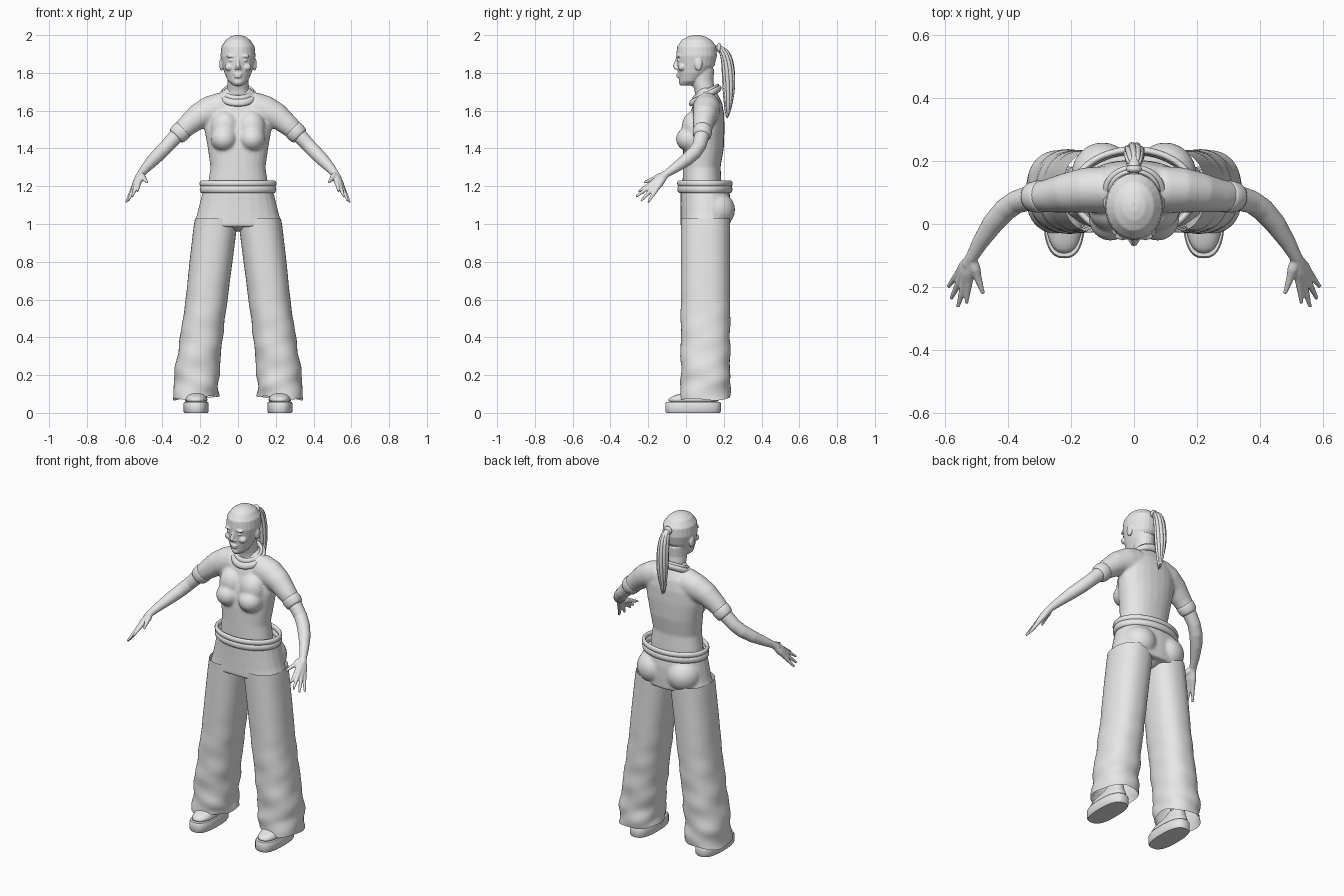
import bpy, bmesh, math
from mathutils import Vector, Matrix

cube = bpy.data.objects.get("Cube")
if cube:
    bpy.data.objects.remove(cube, do_unlink=True)

grey = bpy.data.materials.new("plain grey")
grey.use_nodes = True
grey.diffuse_color = (0.8, 0.8, 0.8, 1)
grey.node_tree.nodes["Principled BSDF"].inputs["Base Color"].default_value = (0.8, 0.8, 0.8, 1)


def loft(bm, sections, along=False, n=24, p=2.0, caps=(True, True)):
    """Skin sections (x, y, z, ru, rv); level rings, or rings across the path."""
    pts = [Vector(s[:3]) for s in sections]
    rings = []
    for i, s in enumerate(sections):
        u, v = Vector((1, 0, 0)), Vector((0, 1, 0))
        if along:
            t = (pts[min(i + 1, len(pts) - 1)] - pts[max(i - 1, 0)]).normalized()
            u = (u - t * u.dot(t)).normalized()
            v = t.cross(u)
        ring = []
        for k in range(n):
            a = 2 * math.pi * k / n
            c, d = math.cos(a), math.sin(a)
            c = math.copysign(abs(c) ** (2 / p), c)
            d = math.copysign(abs(d) ** (2 / p), d)
            ring.append(bm.verts.new(pts[i] + u * c * s[3] + v * d * s[-1]))
        rings.append(ring)
    for r, q in zip(rings, rings[1:]):
        for k in range(n):
            j = (k + 1) % n
            bm.faces.new((r[k], r[j], q[j], q[k]))
    for ring, cap in ((rings[0], caps[0]), (rings[-1], caps[1])):
        if cap:
            bm.faces.new(ring)


def tube(bm, sections, n=12):
    loft(bm, sections, along=True, n=n)


def ball(bm, loc, size):
    m = Matrix.Translation(loc) @ Matrix.Diagonal((*size, 1))
    bmesh.ops.create_uvsphere(bm, u_segments=24, v_segments=14, radius=1, matrix=m)


def hoop(bm, centre, rx, ry, thick, tall, slope=0.0, n=48, m=10):
    """Closed oval ring with an oval cross-section, sloping along y."""
    rows = []
    for i in range(n):
        a = 2 * math.pi * i / n
        row = []
        for k in range(m):
            b = 2 * math.pi * k / m
            o = thick * math.cos(b)
            x, y = (rx + o) * math.cos(a), (ry + o) * math.sin(a)
            row.append(bm.verts.new(Vector(centre) + Vector((x, y, tall * math.sin(b) + slope * y))))
        rows.append(row)
    for i in range(n):
        r, q = rows[i], rows[(i + 1) % n]
        for k in range(m):
            j = (k + 1) % m
            bm.faces.new((r[k], q[k], q[j], r[j]))


def finish(bm, name, mirror=False, subdiv=0, voxel=0, smooth=0, angle=None):
    bmesh.ops.recalc_face_normals(bm, faces=bm.faces)
    me = bpy.data.meshes.new(name)
    bm.to_mesh(me)
    bm.free()
    me.materials.append(grey)
    ob = bpy.data.objects.new(name, me)
    bpy.context.collection.objects.link(ob)
    for f in me.polygons:
        f.use_smooth = True
    if angle:
        bpy.ops.object.select_all(action='DESELECT')
        ob.select_set(True)
        bpy.context.view_layer.objects.active = ob
        bpy.ops.object.shade_smooth_by_angle(angle=math.radians(angle))
    if mirror:
        mod = ob.modifiers.new("mirror", 'MIRROR')
        mod.use_mirror_merge = False
    if subdiv:
        mod = ob.modifiers.new("subdivide", 'SUBSURF')
        mod.levels = mod.render_levels = subdiv
    if voxel:
        mod = ob.modifiers.new("blend", 'REMESH')
        mod.mode, mod.voxel_size, mod.use_smooth_shade = 'VOXEL', voxel, True
    if smooth:
        mod = ob.modifiers.new("soften", 'SMOOTH')
        mod.factor, mod.iterations = 0.5, smooth
    return ob


# Shirt: trunk, bust and sleeves blended together
bm = bmesh.new()
loft(bm, [(0, .09, 1.10, .165, .10), (0, .085, 1.22, .158, .103), (0, .083, 1.30, .146, .10),
          (0, .092, 1.40, .160, .108), (0, .10, 1.50, .178, .104), (0, .112, 1.58, .175, .09),
          (0, .115, 1.64, .145, .077), (0, .11, 1.69, .092, .058), (0, .11, 1.72, .065, .045)], p=2.2)
for s in (-1, 1):
    ball(bm, (s * .075, .02, 1.45), (.07, .074, .066))
    ball(bm, (s * .07, .045, 1.51), (.075, .068, .09))
    tube(bm, [(s * .08, .11, 1.615, .085, .075), (s * .15, .108, 1.598, .08, .072),
              (s * .21, .10, 1.57, .068, .064), (s * .27, .09, 1.52, .056, .054),
              (s * .32, .086, 1.472, .047, .045)], n=20)
finish(bm, "shirt", voxel=.008, smooth=8)

# Sleeve cuffs
bm = bmesh.new()
tube(bm, [(.285, .089, 1.506, .051, .049), (.293, .088, 1.498, .056, .053),
          (.325, .085, 1.467, .052, .049), (.331, .084, 1.461, .045, .042)], n=24)
finish(bm, "sleeve_cuff", mirror=True, subdiv=1, angle=50)

# Collar band and its inner rib
bm = bmesh.new()
hoop(bm, (0, .102, 1.678), .088, .073, .013, .018, slope=.5)
hoop(bm, (0, .104, 1.698), .075, .062, .009, .014, slope=.5)
finish(bm, "collar")

# Head with neck, brow, nose, lips and ears
bm = bmesh.new()
loft(bm, [(0, .11, 1.65, .07, .055), (0, .098, 1.71, .058, .054), (0, .085, 1.76, .056, .06),
          (0, .08, 1.82, .06, .07)])
loft(bm, [(0, .002, 1.732, .024, .03), (0, .02, 1.755, .052, .055), (0, .04, 1.80, .072, .083),
          (0, .052, 1.84, .083, .10), (0, .056, 1.89, .093, .108), (0, .057, 1.94, .088, .104),
          (0, .056, 1.975, .064, .078), (0, .056, 1.993, .037, .045), (0, .056, 2.0, .014, .017)])
tube(bm, [(0, -.042, 1.885, .008, .008), (0, -.052, 1.855, .009, .01), (0, -.06, 1.835, .013, .012),
          (0, -.05, 1.822, .014, .008)])
for z, w in ((1.792, .024), (1.78, .02)):
    ball(bm, (0, -.038, z), (w, .013, .007))
ball(bm, (0, -.02, 1.752), (.026, .019, .018))
for s in (-1, 1):
    ball(bm, (s * .036, -.039, 1.888), (.026, .013, .008))
    ball(bm, (s * .034, -.036, 1.866), (.015, .011, .006))
    ball(bm, (s * .045, -.022, 1.83), (.026, .02, .02))
    ball(bm, (s * .011, -.051, 1.824), (.008, .009, .007))
    ball(bm, (s * .088, .066, 1.845), (.011, .021, .034))
finish(bm, "head", voxel=.004, smooth=4)

# Ponytail: a core wrapped in strands, with a tie
bm = bmesh.new()
tail = [(0, .145, 1.93, .016), (0, .185, 1.932, .018), (0, .212, 1.90, .026), (0, .224, 1.83, .031),
        (0, .228, 1.74, .032), (0, .226, 1.66, .023), (0, .22, 1.57, .005)]
tube(bm, tail)
for k in range(9):
    a = 2 * math.pi * k / 9
    tube(bm, [(x + r * .8 * math.cos(a + i * .12), y + r * .8 * math.sin(a + i * .12),
               z + .02 * math.sin(3 * k) * (i > 4), .004 + r * .25)
              for i, (x, y, z, r) in enumerate(tail) if i > 0], n=8)
finish(bm, "ponytail", subdiv=1)
bm = bmesh.new()
tube(bm, [(0, .163, 1.932, .018), (0, .17, 1.932, .027), (0, .18, 1.932, .027), (0, .187, 1.932, .018)])
finish(bm, "hair_tie", subdiv=1)

# Bare arm, palm and fingers
bm = bmesh.new()
tube(bm, [(.27, .09, 1.52, .04), (.33, .083, 1.463, .04), (.375, .07, 1.415, .037),
          (.41, .045, 1.378, .037), (.45, .0, 1.338, .034), (.49, -.06, 1.295, .026),
          (.515, -.105, 1.265, .02), (.53, -.13, 1.24, .02)], n=16)
wrist = Vector((.518, -.108, 1.262))
tips = [(.592, -.2, 1.115), (.582, -.238, 1.122), (.56, -.264, 1.145), (.533, -.252, 1.172), (.48, -.222, 1.22)]
for tip in tips:
    a, b, c = (wrist.lerp(Vector(tip), f) for f in (.3, .52, .78))
    tube(bm, [(*wrist, .017), (*a, .019), (*b, .0135), (*c, .0095), (*tip, .006)], n=10)
finish(bm, "arm_and_hand", mirror=True, voxel=.004, smooth=3)

# Waistband: two stacked rolls
bm = bmesh.new()
hoop(bm, (0, .1, 1.184), .19, .133, .013, .021)
hoop(bm, (0, .1, 1.214), .193, .136, .011, .016)
finish(bm, "waistband")

# Seat of the trousers
bm = bmesh.new()
loft(bm, [(0, .1, 1.175, .186, .13), (0, .104, 1.12, .2, .133), (0, .104, 1.05, .217, .133),
          (0, .102, .995, .236, .132), (0, .102, .985, .236, .132)], p=2.3)
ball(bm, (0, .1, .995), (.06, .1, .035))
for s in (-1, 1):
    ball(bm, (s * .1, .155, 1.075), (.1, .105, .1))
finish(bm, "trouser_seat", voxel=.008, smooth=5)

# Wide trouser leg with soft folds and an uneven hem
bm = bmesh.new()
stations = [(1.03, .118, .11), (.98, .121, .115), (.8, .143, .114), (.6, .166, .111),
            (.4, .194, .113), (.2, .219, .119), (.08, .224, .121)]
rows = []
for (z0, x0, r0), (z1, x1, r1) in zip(stations, stations[1:]):
    for i in range(5):
        f = i / 5
        rows.append((x0 + (x1 - x0) * f, .103, z0 + (z1 - z0) * f, r0 + (r1 - r0) * f, .131))
rows.append((.224, .103, .08, .122, .132))
loft(bm, rows, n=40, p=2.3, caps=(False, False))
for v in bm.verts:
    ang = math.atan2(v.co.y - .103, v.co.x - .2)
    w = max(0, min(1, (.75 - v.co.z) / .5))
    ripple = .004 * w * (math.sin(v.co.z * 34 + 2 * ang) + math.sin(v.co.z * 55 - 3 * ang))
    v.co.x += ripple * math.cos(ang)
    v.co.y += ripple * math.sin(ang)
    if v.co.z < .12:
        v.co.z -= .01 * math.cos(ang) + .005 * math.sin(4 * ang)
finish(bm, "trouser_leg", mirror=True, subdiv=1)

# Shoe sole, upper and ankle
bm = bmesh.new()
loft(bm, [(.222, .038, 0, .062, .142), (.222, .038, .008, .067, .147), (.222, .038, .05, .067, .147),
          (.222, .038, .058, .063, .142)], n=40, p=2.6)
finish(bm, "shoe_sole", mirror=True, angle=50)
bm = bmesh.new()
loft(bm, [(.222, .038, .05, .062, .141), (.222, .04, .075, .061, .136), (.222, .05, .092, .054, .118),
          (.222, .072, .105, .046, .09), (.222, .098, .125, .041, .06), (.222, .108, .15, .038, .045)], p=2.4)
finish(bm, "shoe_upper", mirror=True, subdiv=1)
bm = bmesh.new()
loft(bm, [(.222, .108, .12, .036, .04), (.218, .108, .3, .042, .048)], n=20)
finish(bm, "ankle", mirror=True)
